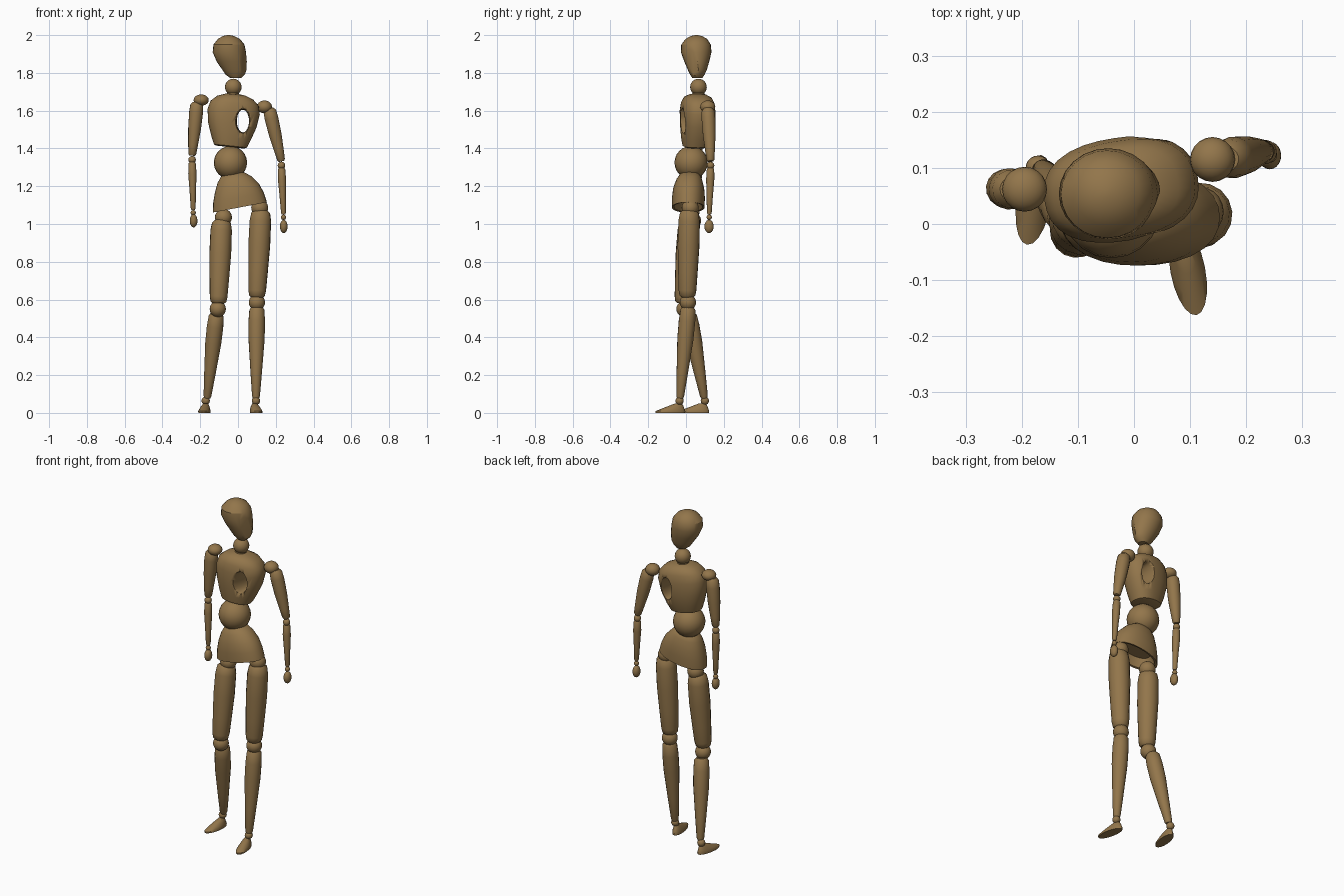
import bpy, bmesh
from math import sin, cos, pi, radians
from mathutils import Vector, Matrix

default_cube = bpy.data.objects.get("Cube")
if default_cube:
    bpy.data.objects.remove(default_cube)

wood = bpy.data.materials.new("tan wood")
wood.use_nodes = True
WOOD_COLOUR = (0.29, 0.18, 0.07, 1)
wood.diffuse_color = WOOD_COLOUR
wood.node_tree.nodes["Principled BSDF"].inputs["Base Color"].default_value = WOOD_COLOUR


def finish(name, bm, angle=40):
    """Turn a bmesh into a smooth shaded wooden object."""
    bmesh.ops.recalc_face_normals(bm, faces=bm.faces)
    mesh = bpy.data.meshes.new(name)
    bm.to_mesh(mesh)
    bm.free()
    mesh.materials.append(wood)
    obj = bpy.data.objects.new(name, mesh)
    bpy.context.collection.objects.link(obj)
    bpy.ops.object.select_all(action='DESELECT')
    obj.select_set(True)
    bpy.context.view_layer.objects.active = obj
    bpy.ops.object.shade_smooth_by_angle(angle=radians(angle))
    return obj


def ball(name, centre, radius, stretch=(1, 1, 1)):
    bm = bmesh.new()
    matrix = Matrix.Translation(centre) @ Matrix.Diagonal((*stretch, 1))
    bmesh.ops.create_uvsphere(bm, u_segments=20, v_segments=12, radius=radius, matrix=matrix)
    return finish(name, bm)


def loft_mesh(rings, matrix=Matrix(), sides=24, power=2, tilt=0):
    """Skin a stack of (x, y, z, half width, half depth) rings and cap the ends."""
    bm = bmesh.new()
    loops = []
    for x, y, z, rx, ry in rings:
        loop = []
        for i in range(sides):
            c, s = cos(2 * pi * i / sides), sin(2 * pi * i / sides)
            size = (abs(c) ** power + abs(s) ** power) ** (-1 / power)
            dx = rx * c * size
            loop.append(bm.verts.new(matrix @ Vector((x + dx, y + ry * s * size, z + tilt * dx))))
        loops.append(loop)
    for low, high in zip(loops, loops[1:]):
        for i in range(sides):
            j = (i + 1) % sides
            bm.faces.new((low[i], low[j], high[j], high[i]))
    bm.faces.new(loops[0][::-1])
    bm.faces.new(loops[-1])
    return bm


def limb(name, start, end, profile, sides=16):
    """Turned piece between two points; profile holds (fraction, radius)."""
    start, end = Vector(start), Vector(end)
    axis = end - start
    matrix = Matrix.Translation(start) @ axis.to_track_quat('Z', 'Y').to_matrix().to_4x4()
    rings = [(0, 0, t * axis.length, r, r) for t, r in profile]
    return finish(name, loft_mesh(rings, matrix, sides))


# Head: egg with a flat face plane turned towards the left
head = loft_mesh([
    (-.012, .06, 1.772, .028, .026), (-.015, .06, 1.79, .05, .038),
    (-.018, .06, 1.815, .064, .05), (-.033, .057, 1.86, .08, .066),
    (-.046, .054, 1.91, .088, .081), (-.048, .053, 1.95, .082, .078),
    (-.048, .055, 1.98, .058, .057), (-.05, .055, 1.995, .03, .03),
    (-.05, .055, 2, .008, .008)])
cut = bmesh.ops.bisect_plane(head, geom=head.verts[:] + head.edges[:] + head.faces[:],
                             plane_co=(.026, .025, 1.86), plane_no=(.85, -.5, -.1),
                             clear_outer=True)
rim = [e for e in cut["geom_cut"] if isinstance(e, bmesh.types.BMEdge)]
bmesh.ops.contextual_create(head, geom=rim)
finish("head", head, 30)

# Neck
ball("neck_ball", (-.025, .066, 1.725), .044)
limb("neck_peg", (-.026, .066, 1.72), (-.028, .064, 1.66), [(0, .03), (1, .034)])

# Chest: rounded box, turned and rolled, with an oval tunnel
pose = (Matrix.Translation((-.028, .061, 1.545)) @ Matrix.Rotation(radians(9), 4, 'Z')
        @ Matrix.Rotation(radians(6), 4, 'Y'))
chest = finish("chest", loft_mesh([
    (0, -.008, -.138, .075, .058), (0, -.008, -.133, .087, .068),
    (0, -.004, -.09, .105, .08), (0, 0, -.02, .129, .09),
    (0, 0, .05, .139, .092), (0, 0, .095, .128, .086),
    (0, 0, .125, .095, .072), (0, 0, .14, .055, .045),
    (0, 0, .145, .02, .015)], pose, 32, 2.4))
tunnel_pose = Matrix.Translation((.026, .06, 1.545)) @ Matrix.Rotation(pi / 2, 4, 'X')
tunnel = finish("tunnel_cutter", loft_mesh([
    (0, 0, -.15, .05, .085), (0, 0, -.075, .036, .065), (0, 0, 0, .032, .06),
    (0, 0, .06, .034, .062), (.006, 0, .09, .046, .072), (.01, 0, .15, .08, .1)],
    tunnel_pose))
tunnel.hide_render = True
boolean = chest.modifiers.new("tunnel", 'BOOLEAN')
boolean.operation = 'DIFFERENCE'
boolean.solver = 'EXACT'
boolean.object = tunnel
bpy.ops.object.select_all(action='DESELECT')
chest.select_set(True)
bpy.context.view_layer.objects.active = chest
bpy.ops.object.modifier_apply(modifier=boolean.name)
bpy.data.objects.remove(tunnel)

# Waist and pelvis with a hollow underside
ball("waist_ball", (-.04, .027, 1.325), .088)
finish("pelvis", loft_mesh([
    (.005, .012, 1.14, .1, .06), (.01, .012, 1.09, .128, .075),
    (.01, .012, 1.088, .143, .086), (.003, .013, 1.14, .134, .087),
    (-.005, .014, 1.19, .117, .082), (-.018, .017, 1.235, .09, .068),
    (-.028, .02, 1.262, .062, .052), (-.034, .022, 1.272, .03, .03)],
    sides=28, power=2.2, tilt=.19))

# Shared turned shapes
THIGH = [(0, .036), (.03, .05), (.12, .057), (.4, .058), (.7, .052), (.92, .047),
         (.98, .042), (1, .032)]
SHIN = [(0, .03), (.03, .04), (.15, .044), (.35, .043), (.7, .031), (.97, .021), (1, .016)]
UPPER_ARM = [(0, .022), (.05, .034), (.18, .037), (.5, .034), (.8, .026), (.97, .021), (1, .015)]
FOREARM = [(0, .014), (.04, .02), (.25, .022), (.6, .017), (.96, .013), (1, .009)]
FOOT = [(0, 0, 0, .03, .08), (0, 0, .009, .031, .081), (0, .014, .022, .027, .062),
        (0, .032, .038, .02, .038), (0, .044, .05, .012, .018)]


def leg(side, hip, thigh_top, thigh_end, knee, shin_top, shin_end, ankle, foot, turn):
    ball(side + "_hip_ball", hip, .045)
    limb(side + "_thigh", thigh_top, thigh_end, THIGH)
    ball(side + "_knee_ball", knee, .043)
    limb(side + "_shin", shin_top, shin_end, SHIN)
    ball(side + "_ankle_ball", ankle, .022)
    matrix = Matrix.Translation(foot) @ Matrix.Rotation(radians(turn), 4, 'Z')
    finish(side + "_foot", loft_mesh(FOOT, matrix, 20))


def arm(side, shoulder, stretch, upper_top, elbow, wrist, hand):
    ball(side + "_shoulder_ball", shoulder, .04, stretch)
    elbow, wrist = Vector(elbow), Vector(wrist)
    gap = Vector((0, 0, .022))
    limb(side + "_upper_arm", upper_top, elbow + gap, UPPER_ARM)
    ball(side + "_elbow_ball", elbow, .02)
    limb(side + "_forearm", elbow - gap / 2, wrist + gap, FOREARM)
    ball(side + "_wrist_ball", wrist + gap / 3, .014)
    ball(side + "_hand", hand, .035, (.58, .7, 1))


# Legs
leg("left", (.115, .022, 1.085), (.121, .018, 1.072), (.1, .007, .612), (.1, .01, .585),
    (.1, .012, .56), (.095, -.032, .075), (.095, -.034, .064), (.096, -.083, 0), 11)
leg("right", (-.077, .02, 1.035), (-.087, .016, 1.02), (-.104, -.016, .58), (-.107, -.008, .55),
    (-.114, .016, .525), (-.163, .097, .078), (-.171, .1, .064), (-.178, .043, 0), -9)

# Arms
arm("left", (.14, .115, 1.62), (1, 1, .85), (.165, .116, 1.612), (.23, .13, 1.31),
    (.241, .123, 1.028), (.242, .122, .987))
arm("right", (-.195, .062, 1.656), (1, 1, .75), (-.217, .062, 1.645), (-.243, .065, 1.34),
    (-.237, .058, 1.052), (-.235, .055, 1.017))
